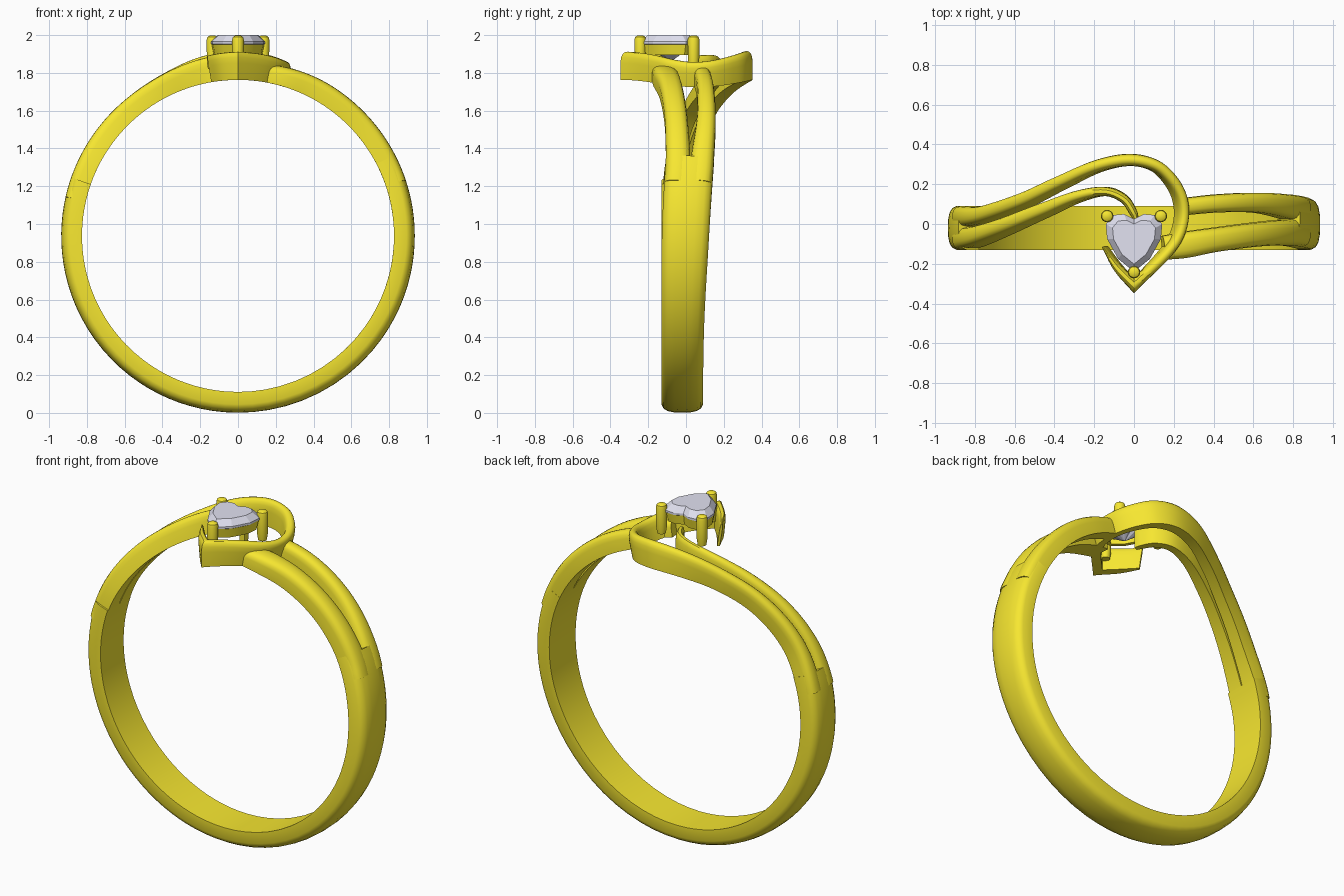
import bpy, bmesh, math
from mathutils import Vector

if "Cube" in bpy.data.objects:
    bpy.data.objects.remove(bpy.data.objects["Cube"])

CZ, R_IN, R_OUT = 0.937, 0.826, 0.936      # ring centre height, inner and outer radius


def material(name, color):
    m = bpy.data.materials.new(name)
    m.diffuse_color = color
    m.use_nodes = True
    m.node_tree.nodes["Principled BSDF"].inputs["Base Color"].default_value = m.diffuse_color
    return m


GOLD = material("gold", (0.93, 0.80, 0.03, 1))
STONE = material("pale_stone", (0.76, 0.76, 0.88, 1))


def finish(name, bm, mat, smooth=True):
    bmesh.ops.recalc_face_normals(bm, faces=bm.faces)
    me = bpy.data.meshes.new(name)
    bm.to_mesh(me)
    bm.free()
    me.materials.append(mat)
    ob = bpy.data.objects.new(name, me)
    bpy.context.collection.objects.link(ob)
    if smooth:
        bpy.context.view_layer.objects.active = ob
        ob.select_set(True)
        bpy.ops.object.shade_smooth_by_angle(angle=math.radians(35))
        ob.select_set(False)
    return ob


def spline(keys, n=10):
    """Smooth curve through keys of (angle, y, width, outer radius)."""
    k = [Vector(p) for p in keys]
    k = [2 * k[0] - k[1]] + k + [2 * k[-1] - k[-2]]
    out = []
    for a, b, c, d in zip(k, k[1:], k[2:], k[3:]):
        for i in range(n):
            t = i / n
            out.append(0.5 * (2 * b + (c - a) * t + (2 * a - 5 * b + 4 * c - d) * t * t
                              + (3 * b - a - 3 * c + d) * t ** 3))
    return out + [k[-2]]


# Cross-section: flat inside, domed outside (across, height)
HALF = [(1, 0), (1, 0.6), (0.9, 0.8), (0.7, 0.92), (0.38, 0.985)]
PROFILE = HALF + [(0, 1)] + [(-a, h) for a, h in reversed(HALF)]


def sweep(name, *pieces):
    """Sweep the profile along a path wrapped round the finger; pieces meet in sharp mitres."""
    st = spline(pieces[0])
    for p in pieces[1:]:
        st += spline(p)[1:]
    flat = [Vector((s[0] * 0.93, s[1])) for s in st]
    bm = bmesh.new()
    rings = []
    for i, s in enumerate(st):
        d0 = (flat[i] - flat[max(i - 1, 0)]) if i else flat[1] - flat[0]
        d1 = (flat[i + 1] - flat[i]) if i < len(st) - 1 else d0
        d0, d1 = d0.normalized(), d1.normalized()
        t = (d0 + d1).normalized()
        mitre = 1 / max(t.dot(d0), 0.5)
        nrm = Vector((-t.y, t.x)) * s[2] / 2 * mitre
        ring = []
        for a, h in PROFILE:
            q = flat[i] + nrm * a
            ang, r = q.x / 0.93, R_IN + (s[3] - R_IN) * h
            ring.append(bm.verts.new((r * math.sin(ang), q.y, CZ + r * math.cos(ang))))
        rings.append(ring)
    m = len(PROFILE)
    for a, b in zip(rings, rings[1:]):
        for j in range(m):
            bm.faces.new((a[j], a[(j + 1) % m], b[(j + 1) % m], b[j]))
    bm.faces.new(rings[0])
    bm.faces.new(rings[-1])
    return finish(name, bm, GOLD)


# Main band, from the right split under the finger to the left split
O = R_OUT
sweep("band", [(1.10, 0.02, 0.255, O), (1.57, -0.003, 0.25, O), (2.2, -0.018, 0.225, O),
               (3.14, -0.02, 0.22, O), (3.8, -0.02, 0.22, O), (4.5, -0.02, 0.22, O),
               (5.05, -0.02, 0.22, O)])

# Outer left strand, looping round the stone into an open heart
sweep("heart_strand",
      [(-1.35, 0.036, 0.108, O), (-1.03, 0.048, 0.085, O), (-0.70, 0.115, 0.072, O),
       (-0.44, 0.205, 0.066, 0.945), (-0.21, 0.29, 0.062, 0.968), (-0.03, 0.322, 0.062, 0.978),
       (0.11, 0.297, 0.06, 0.976), (0.20, 0.23, 0.06, 0.968), (0.26, 0.14, 0.058, 0.96),
       (0.275, 0.04, 0.056, 0.955), (0.245, -0.06, 0.056, 0.96), (0.17, -0.155, 0.056, 0.968),
       (0, -0.308, 0.056, 0.975)],
      [(0, -0.308, 0.056, 0.975), (-0.09, -0.22, 0.045, 0.972), (-0.165, -0.115, 0.015, 0.968)])

# Inner left strand, curling into the heart's cleft
sweep("inner_strand",
      [(-1.35, -0.075, 0.108, O), (-1.10, -0.058, 0.095, O), (-0.83, -0.01, 0.08, O),
       (-0.55, 0.068, 0.07, 0.938), (-0.32, 0.14, 0.056, 0.95), (-0.16, 0.163, 0.046, 0.96),
       (-0.055, 0.125, 0.045, 0.96), (-0.005, 0.06, 0.042, 0.955), (0.01, 0.025, 0.03, 0.95)])

# Two strands of the split right shoulder
sweep("right_front_strand",
      [(0.17, -0.12, 0.12, 0.92), (0.30, -0.105, 0.13, 0.93), (0.5, -0.078, 0.12, O),
       (0.8, -0.052, 0.12, O), (1.11, -0.042, 0.13, O), (1.25, -0.048, 0.13, O)])
sweep("right_back_strand",
      [(0.27, 0.085, 0.085, 0.93), (0.5, 0.103, 0.09, O), (0.8, 0.107, 0.10, O),
       (1.11, 0.085, 0.122, O), (1.25, 0.075, 0.122, O)])

# Heart outline shared by the stone and its setting
SIDE = [(0.05, 0.05), (0.105, 0.045), (0.142, 0.0), (0.135, -0.075), (0.08, -0.175)]
HEART = [(0, 0.025)] + SIDE + [(0, -0.24)] + [(-x, y) for x, y in reversed(SIDE)]


def heart_ring(bm, scale, z):
    return [bm.verts.new((x * scale, -0.08 + (y + 0.08) * scale, z)) for x, y in HEART]


def bridge(bm, a, b):
    for i in range(len(a)):
        j = (i + 1) % len(a)
        bm.faces.new((a[i], a[j], b[j], b[i]))


# Faceted heart stone: table, crown, girdle, pavilion
bm = bmesh.new()
table, girdle, belt = (heart_ring(bm, s, z) for s, z in ((0.76, 2.0), (1, 1.965), (1, 1.953)))
culet = bm.verts.new((0, -0.08, 1.86))
bm.faces.new(table)
bridge(bm, table, girdle)
bridge(bm, girdle, belt)
for i in range(len(belt)):
    bm.faces.new((belt[i], belt[(i + 1) % len(belt)], culet))
finish("heart_stone", bm, STONE, smooth=False)

# Heart-shaped rail under the stone
bm = bmesh.new()
rail = [heart_ring(bm, s, z) for s, z in ((0.98, 1.952), (0.9, 1.895), (0.72, 1.895), (0.8, 1.952))]
for a, b in zip(rail, rail[1:] + rail[:1]):
    bridge(bm, a, b)
finish("stone_rail", bm, GOLD)

# Three round-topped prongs
for name, x, y in (("left_prong", -0.135, 0.04), ("right_prong", 0.135, 0.04),
                   ("front_prong", 0, -0.242)):
    bm = bmesh.new()
    rings = []
    for r, z in ((0.024, 1.82), (0.03, 1.86), (0.031, 1.975), (0.027, 1.99), (0.015, 1.998)):
        rings.append([bm.verts.new((x + r * math.cos(k * math.pi / 10),
                                    y + r * math.sin(k * math.pi / 10), z)) for k in range(20)])
    for a, b in zip(rings, rings[1:]):
        bridge(bm, a, b)
    bm.faces.new(rings[0])
    bm.faces.new(rings[-1])
    finish(name, bm, GOLD)
